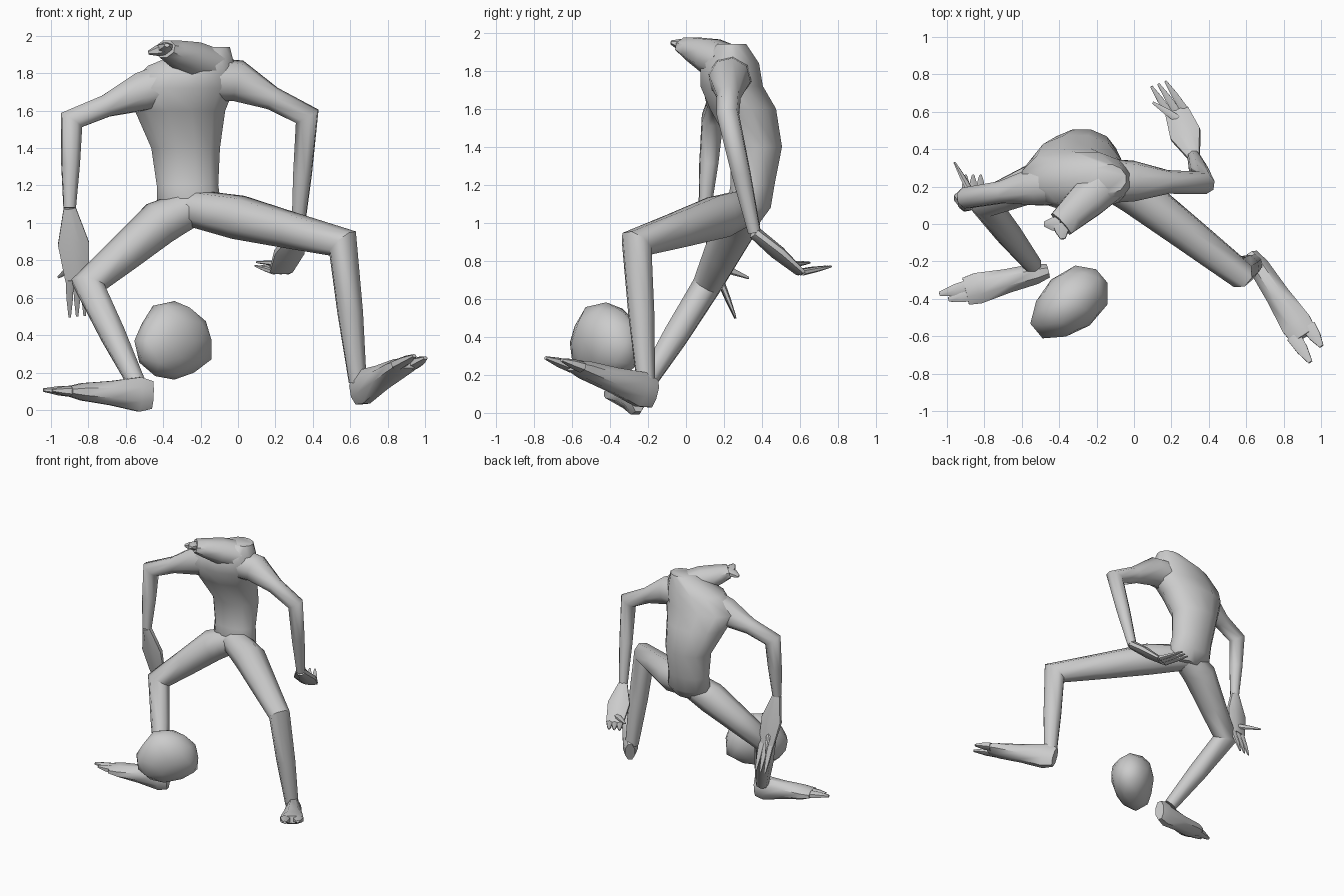
import bpy
import bmesh
import math
from mathutils import Vector

default_cube = bpy.data.objects.get("Cube")
if default_cube:
    bpy.data.objects.remove(default_cube, do_unlink=True)

X, Y, Z = Vector((1, 0, 0)), Vector((0, 1, 0)), Vector((0, 0, 1))

grey = bpy.data.materials.new("clay grey")
grey.use_nodes = True
colour = (.6, .6, .6, 1)
grey.diffuse_color = colour
grey.node_tree.nodes["Principled BSDF"].inputs["Base Color"].default_value = colour


def finish(name, bm):
    """Turn the bmesh into a named grey object with soft shading."""
    bmesh.ops.recalc_face_normals(bm, faces=bm.faces)
    mesh = bpy.data.meshes.new(name)
    bm.to_mesh(mesh)
    bm.free()
    mesh.materials.append(grey)
    part = bpy.data.objects.new(name, mesh)
    bpy.context.collection.objects.link(part)
    bpy.ops.object.select_all(action="DESELECT")
    part.select_set(True)
    bpy.context.view_layer.objects.active = part
    bpy.ops.object.shade_smooth_by_angle(angle=math.radians(50))
    return part


def loft(name, centres, widths, depths, ref, sides=8, level=False):
    """Closed skin over oval rings whose depth lies towards ref.
    Rings are mitred at bends, or all horizontal when level is set."""
    bm = bmesh.new()
    steps = [(b - a).normalized() for a, b in zip(centres, centres[1:])]
    before, after = steps[:1] + steps, steps + steps[-1:]
    loops = []
    for centre, width, depth, a, b in zip(centres, widths, depths, before, after):
        along = Z if level else (a + b).normalized()
        mitre = 1 if level else 1 / max(a.dot(along), .7)
        across = along.cross(ref).normalized()
        up = across.cross(along)
        loop = []
        for k in range(sides):
            turn = math.tau * (k + .5) / sides
            offset = across * width * mitre * math.cos(turn) + up * depth * math.sin(turn)
            loop.append(bm.verts.new(centre + offset))
        loops.append(loop)
    for low, high in zip(loops, loops[1:]):
        for k in range(sides):
            n = (k + 1) % sides
            bm.faces.new((low[k], low[n], high[n], high[k]))
    bm.faces.new(loops[0])
    bm.faces.new(loops[-1])
    return finish(name, bm)


def limb(name, joints, radii, swells):
    """Tube through the joints, with a swollen or slimmer ring mid-bone."""
    a, b, c = joints[-3:]
    bend_normal = (b - a).cross(c - b)
    centres, sizes = joints[:1], radii[:1]
    for i, swell in enumerate(swells):
        start, end = joints[i], joints[i + 1]
        centres = centres + [start.lerp(end, .5), end]
        sizes = sizes + [(radii[i] + radii[i + 1]) / 2 * swell, radii[i + 1]]
    loft(name, centres, sizes, sizes, bend_normal)


def spike(name, start, end, width, ref=Z):
    """Tapered finger, toe or muzzle prong."""
    centres = [start, start.lerp(end, .5), end]
    widths = [width, width * .8, width * .3]
    loft(name, centres, widths, [w * .7 for w in widths], ref, sides=6)


# Hunched trunk, from the seat up to the raised left shoulder
spine = [(-.24, .32, 1), (-.26, .33, 1.08), (-.27, .35, 1.2), (-.28, .37, 1.4),
         (-.31, .3, 1.6), (-.31, .24, 1.72), (-.25, .23, 1.84), (-.14, .24, 1.94)]
loft("torso", [Vector(p) for p in spine],
     widths=[.1, .18, .17, .19, .25, .3, .24, .1],
     depths=[.07, .12, .12, .14, .18, .17, .16, .08],
     ref=Y, sides=12, level=True)

# Forward-bent head with a forked muzzle
nape, muzzle = Vector((-.15, .22, 1.84)), Vector((-.39, 0, 1.93))
loft("head", [nape, nape.lerp(muzzle, .4), nape.lerp(muzzle, .8), muzzle],
     widths=[.12, .11, .09, .08], depths=[.1, .1, .07, .05], ref=Z)
spike("muzzle_upper", muzzle, Vector((-.38, -.08, 1.95)), .05)
spike("muzzle_lower", muzzle, Vector((-.48, 0, 1.91)), .05)

# Joint positions of the lunging pose
chest, pelvis = Vector((-.28, .23, 1.77)), Vector((-.25, .3, 1.08))
pose = {
    "left": dict(
        shoulder=(0, .23, 1.76), elbow=(.37, .22, 1.57), wrist=(.32, .36, .95),
        knuckles=(.23, .6, .74), fingertip=(.13, .75, .77), thumb=(.1, .65, .79),
        hip=(0, .17, 1.03), knee=(.56, -.26, .89), ankle=(.64, -.21, .15),
        heel=(.63, -.17, .1), toe=(.91, -.6, .25), splay=.05, palm=Z),
    "right": dict(
        shoulder=(-.52, .2, 1.7), elbow=(-.89, .14, 1.55), wrist=(-.9, .1, 1.08),
        knuckles=(-.86, .18, .7), fingertip=(-.86, .26, .5), thumb=(-.96, .33, .71),
        hip=(-.42, .27, 1), knee=(-.8, .11, .67), ankle=(-.54, -.22, .14),
        heel=(-.46, -.25, .08), toe=(-.9, -.36, .1), splay=.02, palm=Y),
}

for side, spots in pose.items():
    at = {key: Vector(spot) for key, spot in spots.items() if key != "splay"}

    # Arm and leg
    limb(f"{side}_arm", [chest, at["shoulder"], at["elbow"], at["wrist"]],
         radii=[.13, .11, .06, .035], swells=[1, .75, 1.1])
    limb(f"{side}_leg", [pelvis, at["hip"], at["knee"], at["ankle"]],
         radii=[.1, .12, .08, .05], swells=[1, 1, 1.1])

    # Flat hand with fanned fingers and a thumb
    wrist, knuckles, palm = at["wrist"], at["knuckles"], at["palm"]
    loft(f"{side}_hand", [wrist, wrist.lerp(knuckles, .5), knuckles],
         widths=[.035, .09, .07], depths=[.035, .035, .02], ref=palm)
    spread = (knuckles - wrist).cross(palm).normalized() * .04
    for i, finger in enumerate(("first", "middle", "last")):
        spike(f"{side}_{finger}_finger", knuckles + spread * (i - 1),
              at["fingertip"] + spread * (i - 1), .025, palm)
    spike(f"{side}_thumb", wrist.lerp(knuckles, .8), at["thumb"], .025, palm)

    # Long foot ending in two toes
    heel, toe = at["heel"], at["toe"]
    loft(f"{side}_foot", [heel.lerp(toe, t) for t in (0, .15, .5, .85, 1)],
         widths=[.04, .06, .07, .09, .08], depths=[.08, .1, .07, .05, .03], ref=Z)
    forward = (toe - heel).normalized()
    splay = forward.cross(Z) * spots["splay"]
    for toe_name, sign in (("inner", 1), ("outer", -1)):
        root = toe + splay * sign - forward * .03
        spike(f"{side}_{toe_name}_toe", root, root + forward * (.15 + .02 * sign), .045)

# Lumpy, flattened ball lying between the feet
bm = bmesh.new()
bmesh.ops.create_icosphere(bm, subdivisions=2, radius=1)
for v in bm.verts:
    v.co *= 1 + .06 * math.sin(4 * v.co.x + 3 * v.co.z)
ball = finish("ball", bm)
ball.scale = (.24, .16, .21)
ball.rotation_euler.z = math.radians(40)
ball.location = (-.34, -.42, .37)
